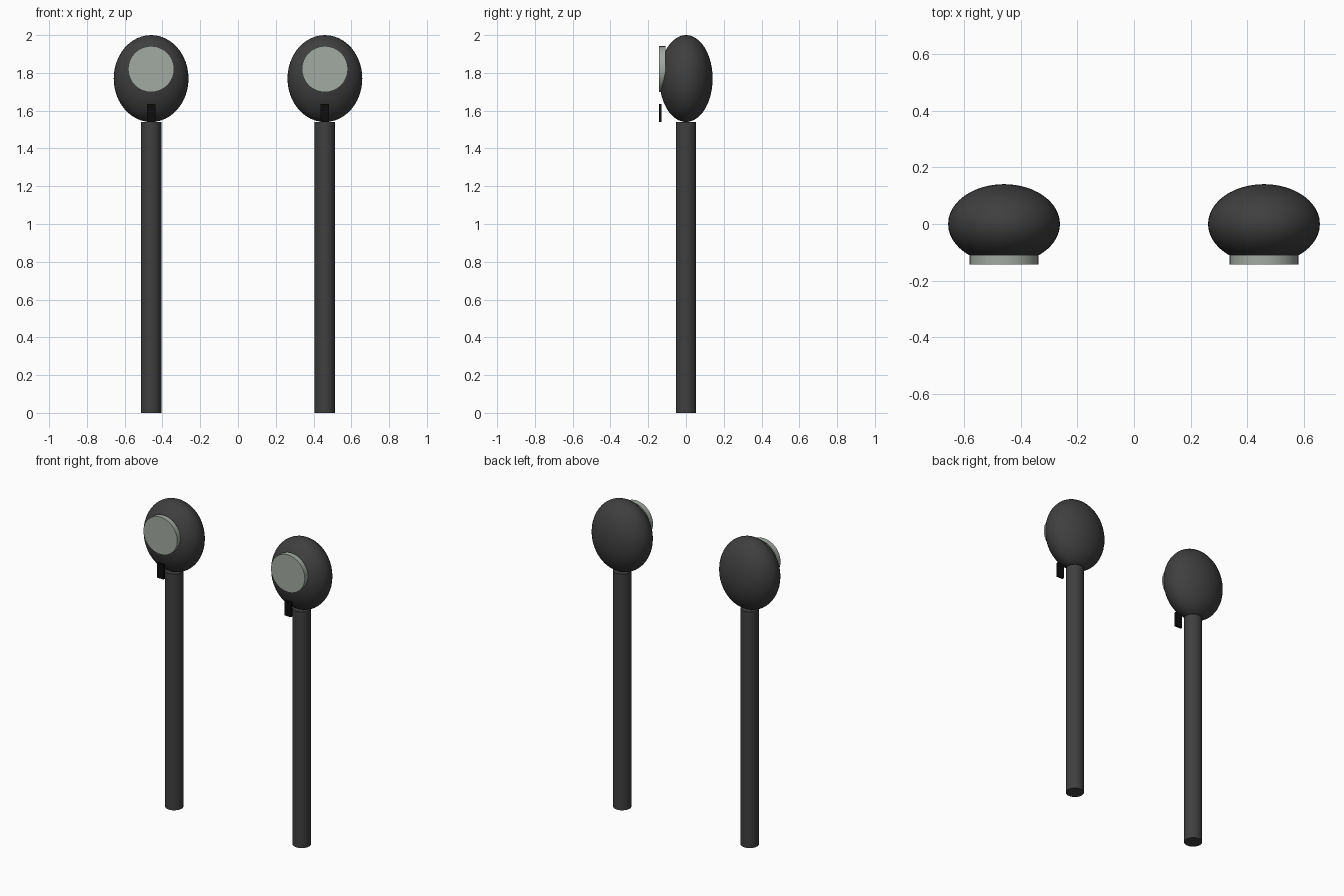
import bpy
import math

cube = bpy.data.objects.get("Cube")
if cube:
    bpy.data.objects.remove(cube, do_unlink=True)


def material(name, rgb):
    m = bpy.data.materials.new(name)
    m.use_nodes = True
    colour = (*rgb, 1)
    m.diffuse_color = colour
    m.node_tree.nodes["Principled BSDF"].inputs["Base Color"].default_value = colour
    return m


charcoal = material("charcoal", (0.05, 0.05, 0.05))
pale_grey = material("pale grey", (0.36, 0.40, 0.36))
black = material("black", (0.004, 0.004, 0.004))


def finish(name, mat, smooth=True):
    ob = bpy.context.object
    ob.name = name
    ob.data.materials.append(mat)
    bpy.ops.object.transform_apply(location=False, rotation=True, scale=True)
    if smooth:
        bpy.ops.object.shade_smooth_by_angle(angle=math.radians(30))
    return ob


HEAD_Z = 1.77
POLE_TOP = 1.54

for side, x in (("right", -0.46), ("left", 0.46)):
    # Upright pole
    bpy.ops.mesh.primitive_cylinder_add(
        vertices=32, radius=0.054, depth=POLE_TOP, location=(x, 0, POLE_TOP / 2))
    finish(side + "_pole", charcoal)

    # Flattened egg-shaped head
    bpy.ops.mesh.primitive_uv_sphere_add(
        segments=48, ring_count=24, radius=1, location=(x, 0, HEAD_Z))
    bpy.context.object.scale = (0.198, 0.141, 0.23)
    finish(side + "_head", charcoal)

    # Round face plate on the front of the head
    bpy.ops.mesh.primitive_cylinder_add(
        vertices=32, radius=0.122, depth=0.034, location=(x, -0.126, 1.82),
        rotation=(math.pi / 2, 0, 0))
    finish(side + "_face_plate", pale_grey)

    # Small hanging tab below the plate
    bpy.ops.mesh.primitive_cube_add(size=1, location=(x, -0.137, 1.588))
    bpy.context.object.scale = (0.046, 0.014, 0.094)
    finish(side + "_tab", black, smooth=False)
